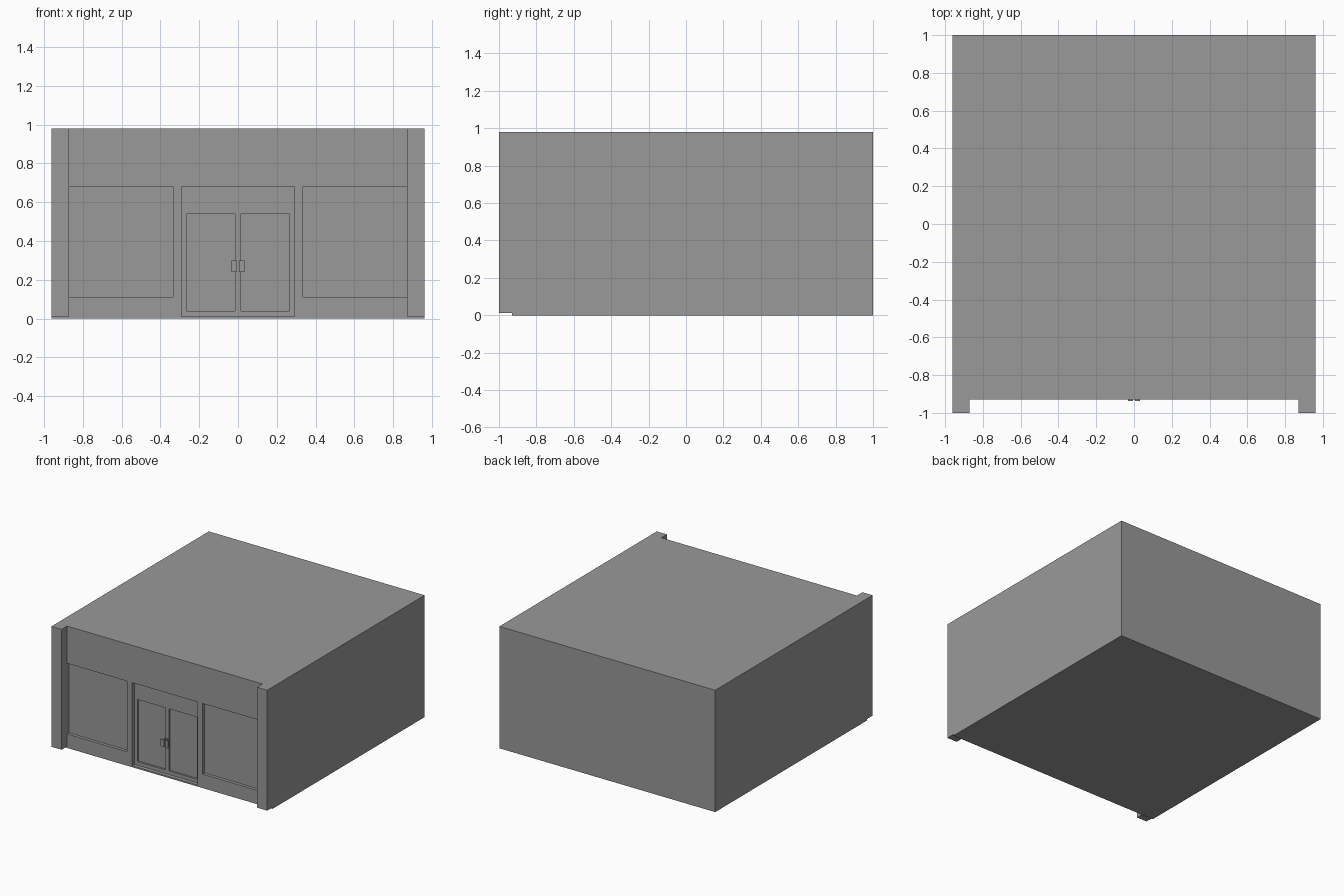
import bpy

cube = bpy.data.objects.get("Cube")
if cube:
    bpy.data.objects.remove(cube, do_unlink=True)

# One plain grey for the whole building
GREY = (0.32, 0.32, 0.32, 1)
grey = bpy.data.materials.new("plain grey")
grey.use_nodes = True
grey.diffuse_color = GREY
grey.node_tree.nodes["Principled BSDF"].inputs["Base Color"].default_value = GREY

FRONT = -0.93    # plane of the shop front
HALF = 0.96      # half the building width
INNER = 0.87     # inner edge of the pillars
TOP = 0.98
HEAD = 0.68      # top of the door and window openings
BASE = 0.012     # door threshold and underside of pillars


def box(name, x, y, z):
    """Box between the given (low, high) pairs."""
    bpy.ops.mesh.primitive_cube_add(size=1)
    obj = bpy.context.object
    obj.name = name
    spans = [sorted(s) for s in (x, y, z)]
    for v in obj.data.vertices:
        v.co = [hi if c > 0 else lo for c, (lo, hi) in zip(v.co, spans)]
    obj.data.materials.append(grey)
    return obj


def cut(target, x, y, z):
    """Recess a box-shaped pocket into the target."""
    cutter = box("cutter", x, y, z)
    cutter.hide_render = True
    mod = target.modifiers.new("recess", "BOOLEAN")
    mod.operation = "DIFFERENCE"
    mod.solver = "EXACT"
    mod.object = cutter
    bpy.context.view_layer.objects.active = target
    bpy.ops.object.modifier_apply(modifier=mod.name)
    bpy.data.objects.remove(cutter, do_unlink=True)


# Main block with door and window recesses
building = box("building", (-HALF, HALF), (FRONT, 1), (0, TOP))
door_y = FRONT + 0.03
cut(building, (-0.29, 0.29), (FRONT - 0.1, door_y), (BASE, HEAD))

for side, label in ((-1, "right"), (1, "left")):
    # Shop window running up to the pillar
    cut(building, (side * 0.335, side * INNER), (FRONT - 0.1, FRONT + 0.025), (0.112, HEAD))
    # Sunken pane of each door leaf, below the transom
    cut(building, (side * 0.015, side * 0.265), (door_y - 0.01, door_y + 0.015), (0.04, 0.54))
    # Corner pillar
    box(label + "_pillar", (side * INNER, side * HALF), (-1, FRONT), (BASE, TOP))
    # Door handle: standoff and grip plate
    box(label + "_handle_mount", (side * 0.004, side * 0.014), (FRONT, door_y), (0.24, 0.3))
    box(label + "_handle_grip", (side * 0.004, side * 0.033), (FRONT - 0.006, FRONT), (0.24, 0.3))
